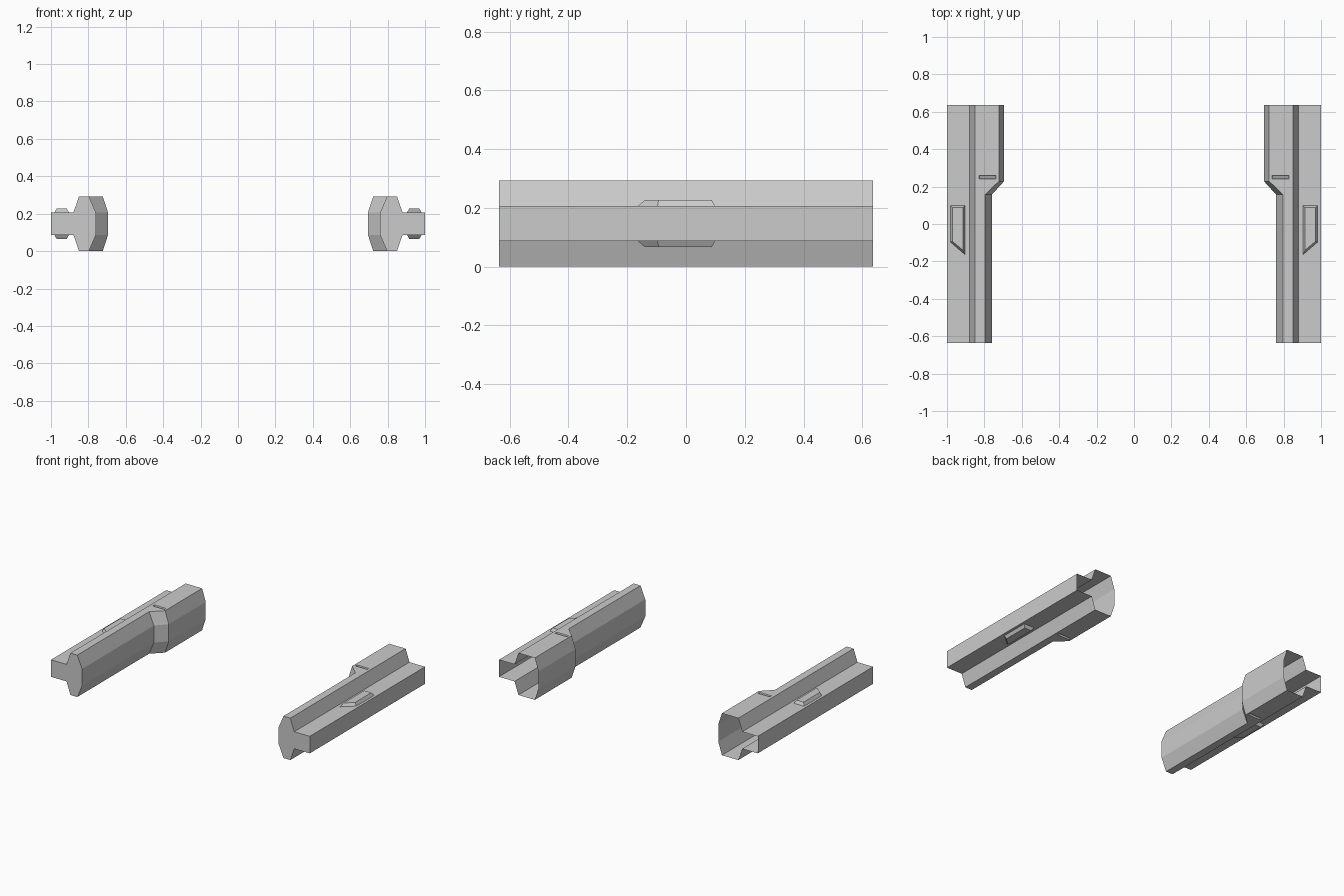
import bpy, bmesh

if "Cube" in bpy.data.objects:
    bpy.data.objects.remove(bpy.data.objects["Cube"])

H = 0.293            # full height
Z0, Z1 = 0.087, 0.206  # lower and upper step of the section
L = 0.636            # half length


def new_object(name, bm):
    bmesh.ops.recalc_face_normals(bm, faces=bm.faces)
    mesh = bpy.data.meshes.new(name)
    bm.to_mesh(mesh)
    bm.free()
    obj = bpy.data.objects.new(name, mesh)
    bpy.context.collection.objects.link(obj)
    return obj


def loft(bm, rings, cap_start=True, cap_end=True):
    loops = [[bm.verts.new(p) for p in ring] for ring in rings]
    n = len(loops[0])
    for a, b in zip(loops, loops[1:]):
        for i in range(n):
            j = (i + 1) % n
            bm.faces.new((a[i], a[j], b[j], b[i]))
    if cap_start:
        bm.faces.new(loops[0])
    if cap_end:
        bm.faces.new(loops[-1])


def at_z(outline, z):
    return [(x, y, z) for x, y in outline]


def section(y, inner, inner_top):
    pts = [(1, Z0), (1, Z1), (0.88, Z1), (0.85, H), (inner_top, H),
           (inner, Z1), (inner, Z0), (inner_top, 0), (0.85, 0), (0.88, Z0)]
    return [(x, y, z) for x, z in pts]


# Rail body: stepped section that widens inward towards the back
bm = bmesh.new()
loft(bm, [section(-L, 0.76, 0.797), section(0.157, 0.76, 0.797),
          section(0.228, 0.695, 0.723), section(L, 0.695, 0.723)])
rail = new_object("rail_body", bm)

# Shallow slots cut in the top and bottom
bm = bmesh.new()
slot_out = [(0.733, 0.238), (0.833, 0.238), (0.833, 0.262), (0.733, 0.262)]
slot_in = [(0.741, 0.246), (0.825, 0.246), (0.825, 0.256), (0.741, 0.256)]
for a, b in ((H + 0.01, H - 0.012), (-0.01, 0.012)):
    loft(bm, [at_z(slot_out, a), at_z(slot_in, b)])
cutter = new_object("slot_cutter", bm)
cutter.hide_render = True
cut = rail.modifiers.new("slots", 'BOOLEAN')
cut.operation = 'DIFFERENCE'
cut.solver = 'EXACT'
cut.object = cutter
bpy.context.view_layer.update()
cut_mesh = bpy.data.meshes.new_from_object(
    rail.evaluated_get(bpy.context.evaluated_depsgraph_get()))
rail.modifiers.clear()
bpy.data.objects.remove(cutter)

# Open the back end of the shell
bm = bmesh.new()
bm.from_mesh(cut_mesh)
back = [f for f in bm.faces if all(v.co.y > L - 0.001 for v in f.verts)]
bmesh.ops.delete(bm, geom=back, context='FACES')
bm.to_mesh(cut_mesh)
bm.free()
rail.data = cut_mesh

# Raised slanted pads above and below the outer block
bm = bmesh.new()
pad_base = [(0.903, 0.10), (0.982, 0.10), (0.982, -0.097), (0.903, -0.165)]
pad_top = [(0.915, 0.087), (0.97, 0.087), (0.97, -0.093), (0.915, -0.14)]
for a, b in ((Z1 - 0.001, 0.227), (Z0 + 0.001, 0.066)):
    loft(bm, [at_z(pad_base, a), at_z(pad_top, b)])
pads = new_object("side_pads", bm)

# Matching rail on the other side
for obj in (rail, pads):
    m = obj.modifiers.new("mirror", 'MIRROR')
    m.use_mirror_merge = False
